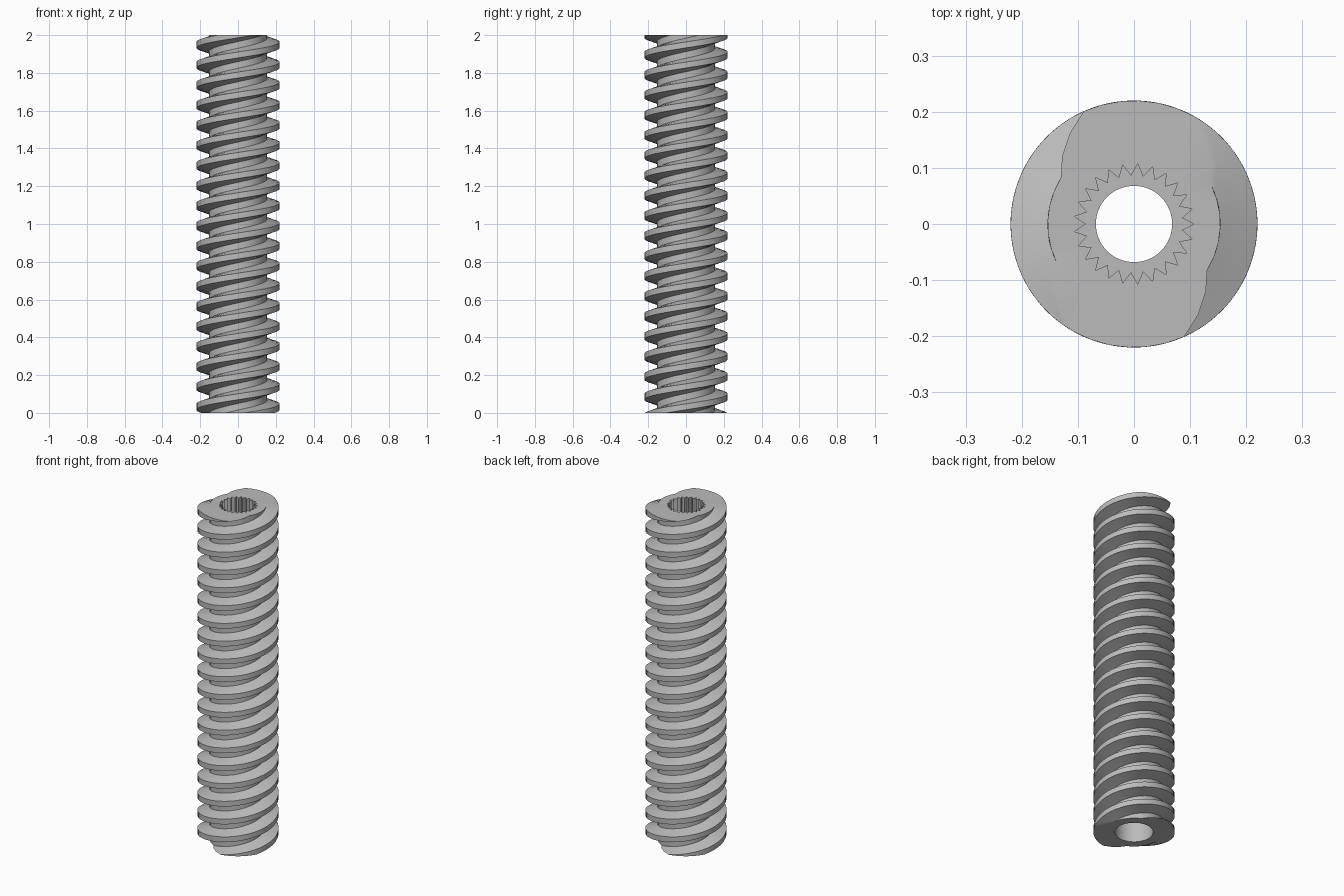
import bpy
import bmesh
from math import radians, sin, cos, pi
from mathutils import Vector

cube = bpy.data.objects.get("Cube")
if cube:
    bpy.data.objects.remove(cube, do_unlink=True)

LENGTH = 2.0
CREST_R, ROOT_R = 0.22, 0.154
HALF_TURNS = 18.79          # the thread has two starts
TOP_ANGLE = 87.5            # middle of a crest on the top face
ROWS = 560
BORE_R, COUNTERBORE_R = 0.068, 0.103
COUNTERBORE_TOP, SOCKET_FLOOR = 0.3, 1.7
TEETH, TIP_R, VALLEY_R = 25, 0.107, 0.086


def thread_section():
    """One turn of (angle, radius): crest, flank, root, flank, twice."""
    spans = [(53, 6, CREST_R, CREST_R), (34, 3, CREST_R, ROOT_R),
             (59, 6, ROOT_R, ROOT_R), (34, 3, ROOT_R, CREST_R)]
    points, angle = [], -26.5
    for _ in range(2):
        for width, steps, r0, r1 in spans:
            for i in range(steps):
                t = i / steps
                points.append((radians(angle + width * t), r0 + (r1 - r0) * t))
            angle += width
    return points


def circle(radius, count=64):
    return [(2 * pi * i / count, radius) for i in range(count)]


def star():
    return [(pi * i / TEETH, VALLEY_R if i % 2 else TIP_R)
            for i in range(2 * TEETH)]


def add_loop(bm, section, z, turn=0.0):
    return [bm.verts.new((r * cos(a + turn), r * sin(a + turn), z))
            for a, r in section]


def bridge(bm, low, high):
    n = len(low)
    for i in range(n):
        j = (i + 1) % n
        bm.faces.new((low[i], low[j], high[j], high[i]))


def tube(bm, section, z0, z1):
    low, high = add_loop(bm, section, z0), add_loop(bm, section, z1)
    bridge(bm, low, high)
    return low, high


def fill_ring(bm, outer, inner):
    """Flat face between two loops at one height."""
    edges = [bm.edges.get((loop[i - 1], loop[i]))
             for loop in (outer, inner) for i in range(len(loop))]
    bmesh.ops.triangle_fill(bm, edges=edges, use_beauty=True,
                            normal=Vector((0, 0, 1)))


bm = bmesh.new()

# Twisted thread surface
section = thread_section()
loops = []
for row in range(ROWS + 1):
    t = row / ROWS
    turn = radians(TOP_ANGLE - 180 * HALF_TURNS * (1 - t))
    loops.append(add_loop(bm, section, LENGTH * t, turn))
for low, high in zip(loops, loops[1:]):
    bridge(bm, low, high)

# Stepped bore: round counterbore, narrow middle, toothed socket
counter_low, counter_high = tube(bm, circle(COUNTERBORE_R), 0, COUNTERBORE_TOP)
bore_low, bore_high = tube(bm, circle(BORE_R), COUNTERBORE_TOP, SOCKET_FLOOR)
socket_low, socket_high = tube(bm, star(), SOCKET_FLOOR, LENGTH)

# End faces and inner ledges
fill_ring(bm, loops[0], counter_low)
fill_ring(bm, counter_high, bore_low)
fill_ring(bm, socket_low, bore_high)
fill_ring(bm, loops[-1], socket_high)

bmesh.ops.recalc_face_normals(bm, faces=bm.faces[:])
mesh = bpy.data.meshes.new("worm_screw")
bm.to_mesh(mesh)
bm.free()

# Plain grey metal
steel = bpy.data.materials.new("grey_steel")
steel.use_nodes = True
colour = (0.5, 0.5, 0.5, 1.0)
steel.diffuse_color = colour
for node in steel.node_tree.nodes:
    if node.type == "BSDF_PRINCIPLED":
        node.inputs["Base Color"].default_value = colour
mesh.materials.append(steel)

screw = bpy.data.objects.new("worm_screw", mesh)
bpy.context.scene.collection.objects.link(screw)
for obj in bpy.context.selected_objects:
    obj.select_set(False)
screw.select_set(True)
bpy.context.view_layer.objects.active = screw
bpy.ops.object.shade_smooth_by_angle(angle=radians(30))
